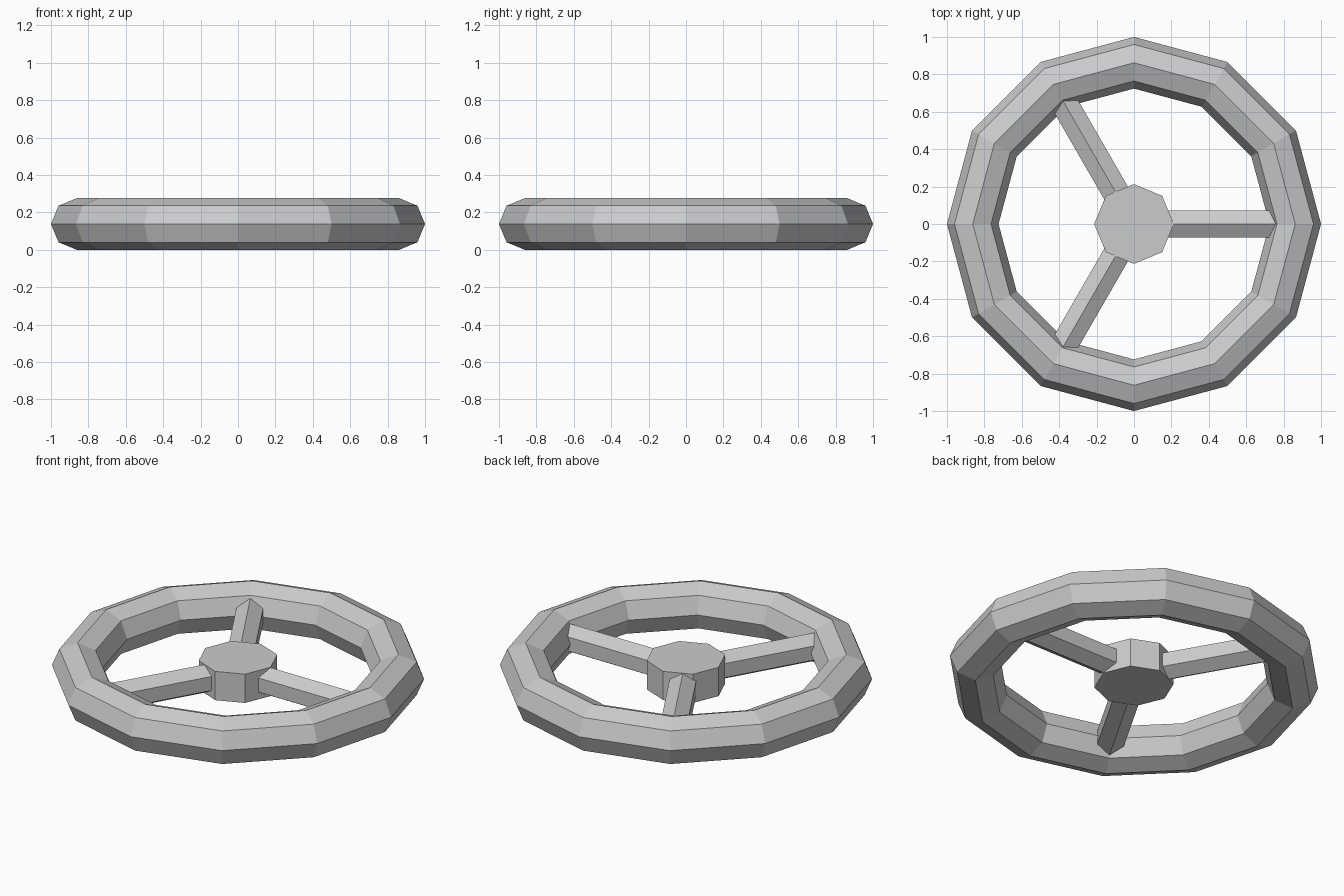
import bpy
from math import radians, cos, sin, pi
from mathutils import Matrix

if "Cube" in bpy.data.objects:
    bpy.data.objects.remove(bpy.data.objects["Cube"])

MID = 0.138  # mid height of the wheel

# Rim: low-poly ring
bpy.ops.mesh.primitive_torus_add(major_segments=12, minor_segments=8,
                                 major_radius=0.862, minor_radius=0.138,
                                 location=(0, 0, MID))
bpy.context.object.name = "rim"

# Hub: octagonal block
bpy.ops.mesh.primitive_cylinder_add(vertices=8, radius=0.213, depth=0.17,
                                    location=(0, 0, MID))
bpy.context.object.name = "hub"

# Spokes: hexagonal bars, ridge upwards, sunk into hub and rim
for i in range(3):
    bpy.ops.mesh.primitive_cylinder_add(vertices=6, radius=0.083, depth=0.7)
    spoke = bpy.context.object
    spoke.name = f"spoke_{i + 1}"
    spoke.data.transform(Matrix.Translation((0.48, 0, MID))
                         @ Matrix.Rotation(radians(90), 4, 'Y')
                         @ Matrix.Rotation(radians(90), 4, 'Z'))
    spoke.rotation_euler.z = i * 2 * pi / 3
